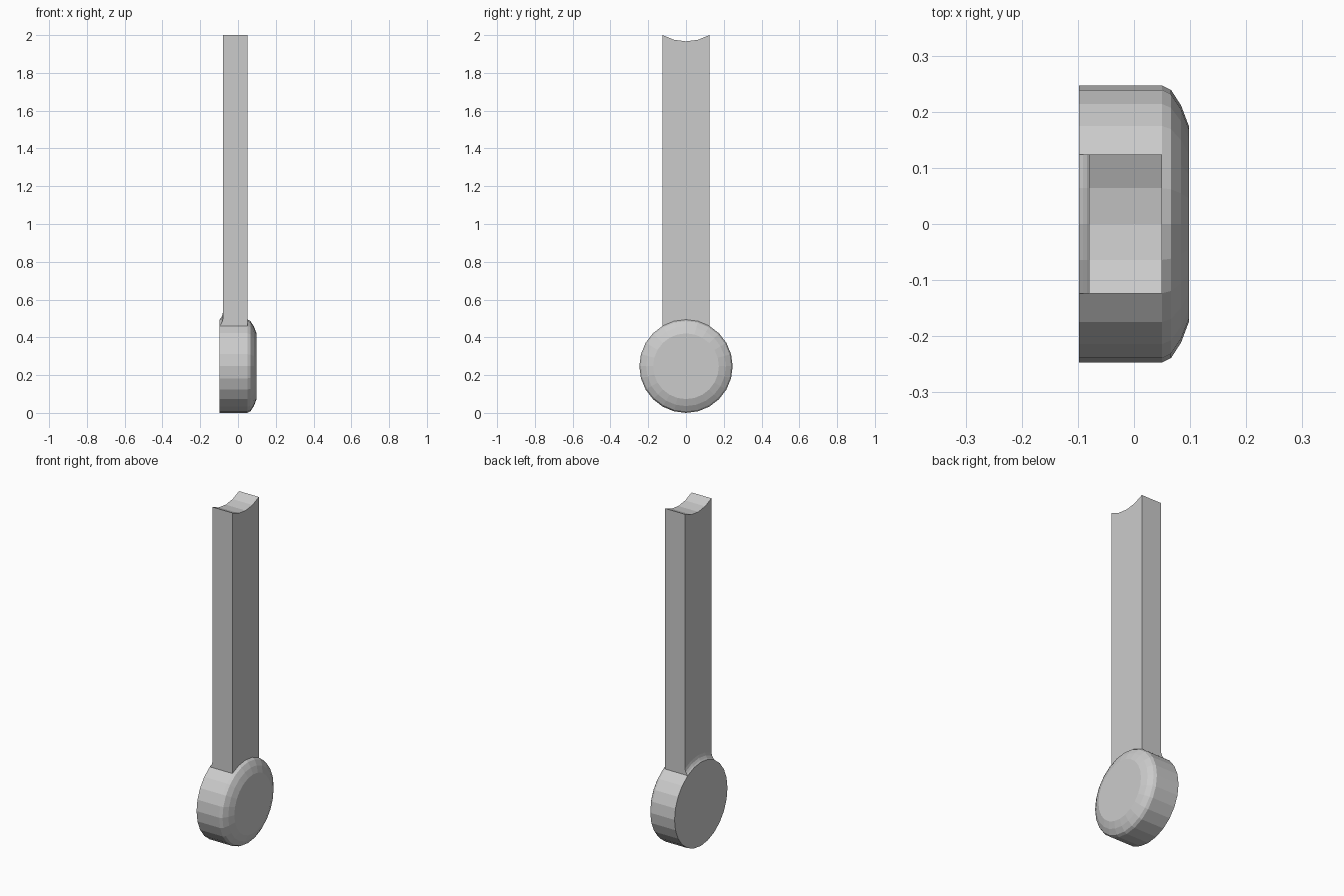
import bpy, bmesh
from math import sin, cos, pi

if "Cube" in bpy.data.objects:
    bpy.data.objects.remove(bpy.data.objects["Cube"])

R, N, CZ = 0.247, 24, 0.247      # disc radius, sides, centre height
STEP = 2 * pi / N
TOP_CZ = 2 + R * cos(2 * STEP)   # centre of the matching cut at the bar's top

bm = bmesh.new()

# Round head: rings along x with one softened rim
profile = [(-0.098, R), (0.05, R), (0.066, 0.239), (0.084, 0.211), (0.098, 0.174)]
rings = [[bm.verts.new((x, r * sin(i * STEP), CZ + r * cos(i * STEP))) for i in range(N)]
         for x, r in profile]
for k, (a, b) in enumerate(zip(rings, rings[1:])):
    for i in range(N):
        if k == 0 and i in (0, 1, N - 1, N - 2):
            continue             # bar grows out of these rim facets
        j = (i + 1) % N
        bm.faces.new((a[i], a[j], b[j], b[i]))
bm.faces.new(rings[0])
bm.faces.new(rings[-1])

# Bar: side profile with a fillet at the back, swept across the rim facets
foot = [(-0.098, 0), (-0.091, 0.008), (-0.084, 0.02), (-0.08, 0.037)]
sections = []
for i in range(-2, 3):
    y, drop = R * sin(i * STEP), R * cos(i * STEP)
    pts = [(x, CZ + drop + h) for x, h in foot]
    pts += [(-0.08, TOP_CZ - drop), (0.05, TOP_CZ - drop), (0.05, CZ + drop)]
    sections.append([bm.verts.new((x, y, z)) for x, z in pts])
for a, b in zip(sections, sections[1:]):
    for k in range(len(a) - 1):
        bm.faces.new((a[k], a[k + 1], b[k + 1], b[k]))
bm.faces.new(sections[0])
bm.faces.new(sections[-1])

# Weld bar and head into one closed body
bmesh.ops.remove_doubles(bm, verts=bm.verts, dist=1e-4)
bmesh.ops.recalc_face_normals(bm, faces=bm.faces)
mesh = bpy.data.meshes.new("bar_with_round_head")
bm.to_mesh(mesh)
bm.free()
bpy.context.collection.objects.link(bpy.data.objects.new("bar_with_round_head", mesh))
